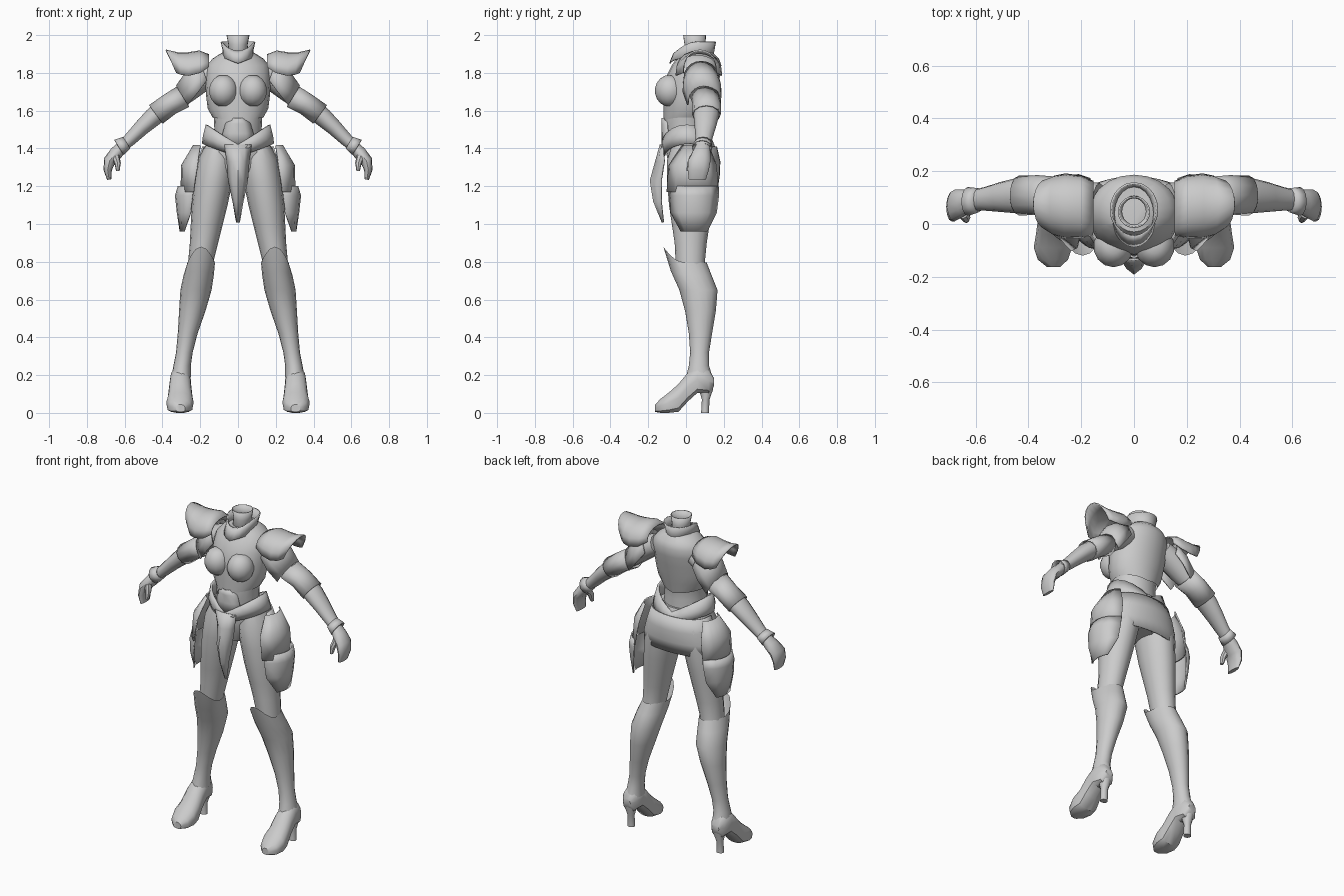
import bpy, math
from mathutils import Vector

grey = bpy.data.materials.new("armour_grey")
grey.diffuse_color = (0.6, 0.6, 0.6, 1)
TAU = 2 * math.pi


def make(name, rows, closed=True, mirror=False, caps=(False, False), thick=0, angle=40):
    """Skin rows of points (rings when closed, open strips otherwise)."""
    n = len(rows[0])
    verts = [p for r in rows for p in r]
    faces = []
    for i in range(len(rows) - 1):
        for j in range(n if closed else n - 1):
            k = (j + 1) % n
            faces.append((i * n + j, i * n + k, (i + 1) * n + k, (i + 1) * n + j))
    if caps[0]:
        faces.append(tuple(reversed(range(n))))
    if caps[1]:
        faces.append(tuple(range((len(rows) - 1) * n, len(rows) * n)))
    me = bpy.data.meshes.new(name)
    me.from_pydata([tuple(v) for v in verts], [], faces)
    me.materials.append(grey)
    ob = bpy.data.objects.new(name, me)
    bpy.context.collection.objects.link(ob)
    bpy.ops.object.select_all(action='DESELECT')
    ob.select_set(True)
    bpy.context.view_layer.objects.active = ob
    bpy.ops.object.mode_set(mode='EDIT')
    bpy.ops.mesh.select_all(action='SELECT')
    bpy.ops.mesh.normals_make_consistent(inside=False)
    bpy.ops.object.mode_set(mode='OBJECT')
    bpy.ops.object.shade_smooth_by_angle(angle=math.radians(angle))
    if thick:
        m = ob.modifiers.new("thickness", 'SOLIDIFY')
        m.thickness, m.offset = thick, 0
    if mirror:
        ob.modifiers.new("mirror", 'MIRROR')
    return ob


def flat(z, x0, x1, y0, y1, front=0, side=0, n=16):
    """Level ellipse; front/side raise the rim towards -y or towards the sides."""
    out = []
    for i in range(n):
        a = TAU * i / n
        c, s = math.cos(a), math.sin(a)
        out.append(Vector(((x0 + x1) / 2 + (x1 - x0) / 2 * s, (y0 + y1) / 2 - (y1 - y0) / 2 * c,
                           z + front * max(0, c) ** 2 + side * abs(s))))
    return out


def body(z, hw, y0, y1, front=0, side=0, n=20):
    return flat(z, -hw, hw, y0, y1, front, side, n)


def limb(path, n=12):
    """Rings across a path of (x, z, in-plane radius, y centre, y radius)."""
    rows = []
    for i, (x, z, r, cy, ry) in enumerate(path):
        a, b = path[max(i - 1, 0)], path[min(i + 1, len(path) - 1)]
        d = Vector((b[0] - a[0], 0, b[1] - a[1])).normalized()
        u = Vector((-d.z, 0, d.x))
        rows.append([Vector((x, cy, z)) + u * r * math.cos(TAU * k / n)
                     + Vector((0, ry * math.sin(TAU * k / n), 0)) for k in range(n)])
    return rows


# Torso and chest
make("torso", [body(*r) for r in (
    (1.42, .125, -.10, .12), (1.50, .125, -.115, .115), (1.56, .128, -.115, .115),
    (1.62, .14, -.11, .13))], caps=(True, False))
make("chest_armour", [body(*r) for r in (
    (1.54, .135, -.118, .125, 0, .025), (1.61, .16, -.118, .14), (1.67, .168, -.118, .155),
    (1.73, .172, -.115, .168), (1.79, .172, -.10, .182), (1.84, .165, -.075, .187),
    (1.875, .135, -.05, .175), (1.91, .08, -.03, .14))], caps=(False, True))
rows = []
for i in range(1, 9):
    t = math.pi * i / 9
    rows.append(flat(1.705 + .085 * math.cos(t), .078 - .077 * math.sin(t), .078 + .077 * math.sin(t),
                     -.085 - .08 * math.sin(t), -.085 + .08 * math.sin(t), n=14))
make("bust", rows, mirror=True, caps=(True, True))
# Belly plate
make("belly_plate", [[(hw * t, -.127 + .03 * t * t, z) for t in (-1, -.5, 0, .5, 1)]
                     for z, hw in ((1.56, .035), (1.53, .065), (1.48, .08), (1.42, .08))],
     closed=False, thick=.008)

# Neck and stand-up collar
make("neck", [body(*r) for r in ((1.86, .055, -.02, .11), (1.95, .048, -.005, .10),
                                 (2.0, .058, -.012, .103))], thick=.006)
make("collar", [body(*r) for r in ((1.85, .08, -.085, .14, 0, .03), (1.91, .078, -.065, .145, -.01, .01),
                                   (1.965, .088, -.045, .155, -.05, 0))], thick=.008)

# Belt, pelvis and back skirt
make("belt", [body(*r) for r in ((1.425, .165, -.125, .135, -.005, .10), (1.40, .18, -.13, .15, -.01, .065),
                                 (1.37, .185, -.115, .16, -.01, .055))], thick=.012)
make("pelvis", [body(*r) for r in ((1.45, .15, -.095, .13), (1.38, .185, -.105, .16), (1.30, .16, -.09, .165),
                                   (1.22, .07, -.06, .13))], caps=(True, True))
rows = []
for z, hw, cy, back in ((1.41, .185, .02, .16), (1.33, .21, .02, .178), (1.26, .228, .03, .175), (1.19, .235, .03, .165)):
    rows.append([(hw * math.cos(math.pi * k / 14), cy + (back - cy) * math.sin(math.pi * k / 14) ** .7, z)
                 for k in range(15)])
make("back_skirt", rows, closed=False, thick=.008)
# Front loin guard
make("loin_guard", [[(hw * t, yc + (ye - yc) * abs(t) ** 1.5, z) for t in (-1, -.5, 0, .5, 1)]
                    for z, hw, yc, ye in ((1.42, .07, -.135, -.12), (1.33, .058, -.16, -.115),
                                          (1.23, .05, -.188, -.13), (1.12, .026, -.17, -.13),
                                          (1.01, .007, -.125, -.118))], closed=False, thick=.008)


# Hip plates, bowed outwards
def hip_plate(name, spec):
    rows = [[(xe + (xm - xe) * math.sin(math.pi * k / 6) ** .6, y0 + (y1 - y0) * k / 6, z)
             for k in range(7)] for z, y0, y1, xm, xe in spec]
    make(name, rows, closed=False, mirror=True, thick=.008)


hip_plate("upper_hip_plate", ((1.415, -.02, .12, .235, .20), (1.31, -.09, .16, .298, .215),
                              (1.17, -.10, .17, .30, .235)))
hip_plate("lower_hip_plate", ((1.20, -.08, .17, .315, .235), (1.15, -.085, .172, .33, .24),
                              (1.06, -.08, .16, .32, .25), (.96, -.025, .11, .305, .285)))

# Legs and boots
make("thigh", [flat(*r) for r in (
    (1.43, .05, .165, -.07, .12), (1.34, .015, .212, -.10, .155), (1.22, .03, .232, -.10, .155),
    (1.10, .055, .245, -.09, .14), (1.0, .08, .25, -.075, .125), (.9, .105, .255, -.06, .11),
    (.8, .13, .264, -.055, .10), (.72, .14, .27, -.045, .11))], mirror=True, caps=(True, True))
make("boot_shaft", [flat(*r) for r in (
    (.795, .122, .268, -.12, .11, .085), (.73, .128, .288, -.08, .135, .02), (.65, .14, .305, -.035, .167),
    (.54, .172, .312, -.005, .158), (.42, .214, .319, .015, .138), (.32, .24, .328, .022, .122),
    (.25, .25, .342, .015, .122), (.19, .25, .352, .0, .14))], mirror=True)
rows = []
for y, z0, z1, x0, x1 in ((.148, .14, .185, .28, .33), (.12, .10, .235, .258, .352), (.06, .105, .25, .25, .36),
                          (.01, .06, .215, .247, .365), (-.04, .005, .155, .24, .372), (-.09, 0, .11, .235, .38),
                          (-.135, 0, .075, .25, .365), (-.163, .005, .045, .28, .33)):
    ring = []
    for k in range(14):
        a = TAU * k / 14
        s = math.sin(a)
        s = s if s > 0 else -abs(s) ** .4      # flattened sole
        ring.append(((x0 + x1) / 2 + (x1 - x0) / 2 * math.cos(a), y, (z0 + z1) / 2 + (z1 - z0) / 2 * s))
    rows.append(ring)
make("shoe", rows, mirror=True, caps=(True, True))
make("heel", [flat(*r, n=10) for r in ((0, .283, .33, .08, .122), (.07, .285, .328, .084, .124),
                                       (.12, .27, .34, .07, .142), (.17, .265, .345, .06, .147))],
     mirror=True, caps=(True, True))

# Arms and hands
make("upper_arm", limb(((.13, 1.80, .06, .08, .075), (.20, 1.765, .07, .085, .08), (.27, 1.70, .058, .095, .07),
                        (.34, 1.645, .05, .105, .06), (.40, 1.60, .045, .11, .06))), mirror=True, caps=(True, True))
make("forearm", limb(((.35, 1.635, .05, .11, .062), (.40, 1.605, .052, .108, .068), (.45, 1.565, .05, .107, .066),
                      (.51, 1.51, .042, .102, .056), (.57, 1.45, .035, .095, .044), (.62, 1.405, .03, .09, .038))),
     mirror=True, caps=(True, True))
make("elbow_guard", limb(((.29, 1.675, .06, .10, .076), (.36, 1.635, .056, .11, .072), (.435, 1.58, .058, .108, .073))),
     mirror=True, thick=.006)
make("glove_cuff", limb(((.59, 1.43, .033, .09, .043), (.63, 1.405, .045, .085, .052))), mirror=True, thick=.006)
make("hand", limb(((.605, 1.42, .028, .09, .036), (.645, 1.375, .036, .08, .05), (.68, 1.335, .032, .07, .06),
                   (.69, 1.285, .022, .065, .056), (.682, 1.235, .011, .06, .045))), mirror=True, caps=(True, True))
make("thumb", limb(((.65, 1.36, .022, .045, .025), (.637, 1.32, .017, .025, .02), (.636, 1.28, .009, .015, .012)), 8),
     mirror=True, caps=(True, True))


# Shoulder plates: arched strips with a raised outer lip
def arch(name, spec):
    rows = []
    for xt, zt, xe, ze, cy, hw in spec:
        row = []
        for k in range(11):
            a = math.pi * k / 10
            s = math.sin(a) ** .8
            row.append((xe + (xt - xe) * s, cy - hw * math.cos(a), ze + (zt - ze) * s))
        rows.append(row)
    make(name, rows, closed=False, mirror=True, thick=.008)


arch("shoulder_pad", ((.155, 1.895, .155, 1.83, .06, .10), (.205, 1.915, .20, 1.80, .065, .115),
                      (.265, 1.905, .26, 1.785, .068, .12), (.32, 1.905, .30, 1.79, .07, .11),
                      (.382, 1.92, .325, 1.80, .075, .09)))
arch("upper_arm_plate", ((.20, 1.86, .165, 1.76, .08, .09), (.27, 1.81, .21, 1.70, .085, .10),
                         (.325, 1.73, .265, 1.63, .095, .085)))
